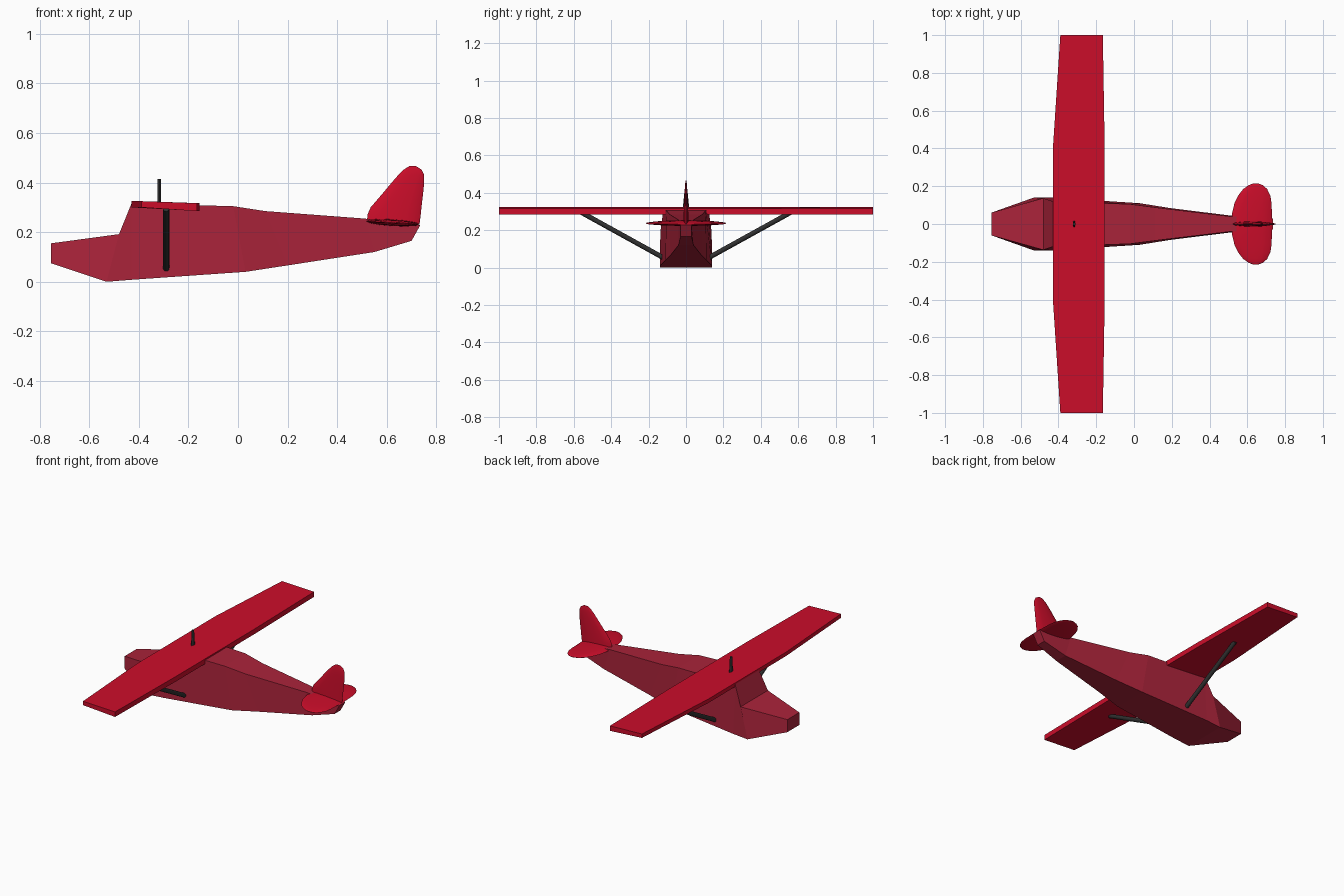
import bpy
import bmesh
import math
from mathutils import Vector

cube = bpy.data.objects.get("Cube")
if cube:
    bpy.data.objects.remove(cube, do_unlink=True)


def material(name, rgb):
    mat = bpy.data.materials.new(name)
    mat.use_nodes = True
    mat.diffuse_color = (*rgb, 1)
    mat.node_tree.nodes["Principled BSDF"].inputs["Base Color"].default_value = (*rgb, 1)
    return mat


BODY_RED = material("dull red", (0.40, 0.017, 0.042))
WING_RED = material("bright red", (0.60, 0.004, 0.023))
DARK = material("dark grey", (0.03, 0.03, 0.03))


def loft(name, rings, mat, smooth=False):
    """Skin a row of equal-sized closed rings and cap both ends."""
    bm = bmesh.new()
    loops = [[bm.verts.new(p) for p in ring] for ring in rings]
    n = len(loops[0])
    for a, b in zip(loops, loops[1:]):
        for i in range(n):
            j = (i + 1) % n
            bm.faces.new((a[i], a[j], b[j], b[i]))
    bm.faces.new(loops[0])
    bm.faces.new(loops[-1][::-1])
    bmesh.ops.recalc_face_normals(bm, faces=bm.faces)
    mesh = bpy.data.meshes.new(name)
    bm.to_mesh(mesh)
    bm.free()
    mesh.materials.append(mat)
    obj = bpy.data.objects.new(name, mesh)
    bpy.context.collection.objects.link(obj)
    if smooth:
        bpy.ops.object.select_all(action="DESELECT")
        obj.select_set(True)
        bpy.context.view_layer.objects.active = obj
        bpy.ops.object.shade_smooth_by_angle(angle=math.radians(50))
    return obj


def lens(lead, trail, thick, count=12):
    """Rounded section: (chord position, half-thickness offset) pairs."""
    mid, half = (lead + trail) / 2, (trail - lead) / 2
    angles = [2 * math.pi * i / count for i in range(count)]
    return [(mid + half * math.cos(a), thick * math.sin(a)) for a in angles]


def rod(name, start, end, radius, mat, squash=1.0, taper=1.0, sides=12):
    """Round bar between two points."""
    start, end = Vector(start), Vector(end)
    axis = (end - start).normalized()
    u = Vector((1, 0, 0))
    v = axis.cross(u)
    angles = [2 * math.pi * i / sides for i in range(sides)]
    rings = [[p + u * radius * math.cos(a) + v * radius * squash * k * math.sin(a)
              for a in angles] for p, k in ((start, 1), (end, taper))]
    return loft(name, rings, mat, smooth=True)


# Fuselage: bottom x, z, half width, then top x, z, half width
stations = [
    (-0.755, 0.075, 0.06, -0.755, 0.155, 0.06),
    (-0.53, 0.0, 0.14, -0.48, 0.192, 0.137),
    (-0.43, 0.008, 0.14, -0.43, 0.315, 0.12),
    (0.03, 0.04, 0.11, -0.02, 0.305, 0.105),
    (0.2, 0.066, 0.083, 0.11, 0.285, 0.088),
    (0.55, 0.12, 0.04, 0.51, 0.255, 0.04),
    (0.70, 0.165, 0.03, 0.735, 0.228, 0.03),
]
loft("fuselage", [[(xb, -wb, zb), (xb, wb, zb), (xt, wt, zt), (xt, -wt, zt)]
                  for xb, zb, wb, xt, zt, wt in stations], BODY_RED)

# Wing with tapered outer panels
wing_rings = []
for y, lead, trail in ((-1, -0.39, -0.165), (-0.39, -0.43, -0.155),
                       (0.39, -0.43, -0.155), (1, -0.39, -0.165)):
    wing_rings.append([(lead, y, 0.30), (trail, y, 0.285),
                       (trail, y, 0.317), (lead, y, 0.325)])
loft("wing", wing_rings, WING_RED)

# Tail fin: height, leading x, trailing x, half thickness
fin = [(0.23, 0.52, 0.732, 0.014), (0.27, 0.522, 0.737, 0.013),
       (0.30, 0.535, 0.74, 0.012), (0.35, 0.578, 0.746, 0.01),
       (0.40, 0.62, 0.751, 0.008), (0.43, 0.646, 0.751, 0.006),
       (0.452, 0.668, 0.741, 0.004), (0.467, 0.692, 0.717, 0.001)]
loft("tail_fin", [[(x, t, z) for x, t in lens(a, b, h)] for z, a, b, h in fin],
     WING_RED, smooth=True)

# Tailplane: span, leading x, trailing x, half thickness
half_span = [(0, 0.515, 0.732, 0.014), (0.06, 0.52, 0.73, 0.013),
             (0.11, 0.532, 0.728, 0.011), (0.15, 0.551, 0.722, 0.009),
             (0.185, 0.578, 0.705, 0.006), (0.205, 0.607, 0.683, 0.004),
             (0.215, 0.632, 0.658, 0.001)]
span = [(-y, a, b, h) for y, a, b, h in half_span[:0:-1]] + half_span
loft("tailplane", [[(x, y, 0.238 + t - 0.06 * (x - 0.625)) for x, t in lens(a, b, h)]
                   for y, a, b, h in span], WING_RED, smooth=True)

# Wing struts
for name, s in (("front_side_strut", -1), ("back_side_strut", 1)):
    rod(name, (-0.29, s * 0.12, 0.052), (-0.29, s * 0.56, 0.295), 0.013, DARK)

# Roof mast
rod("roof_mast", (-0.317, 0, 0.31), (-0.317, 0, 0.415), 0.007, DARK,
    squash=2.6, taper=0.4)
